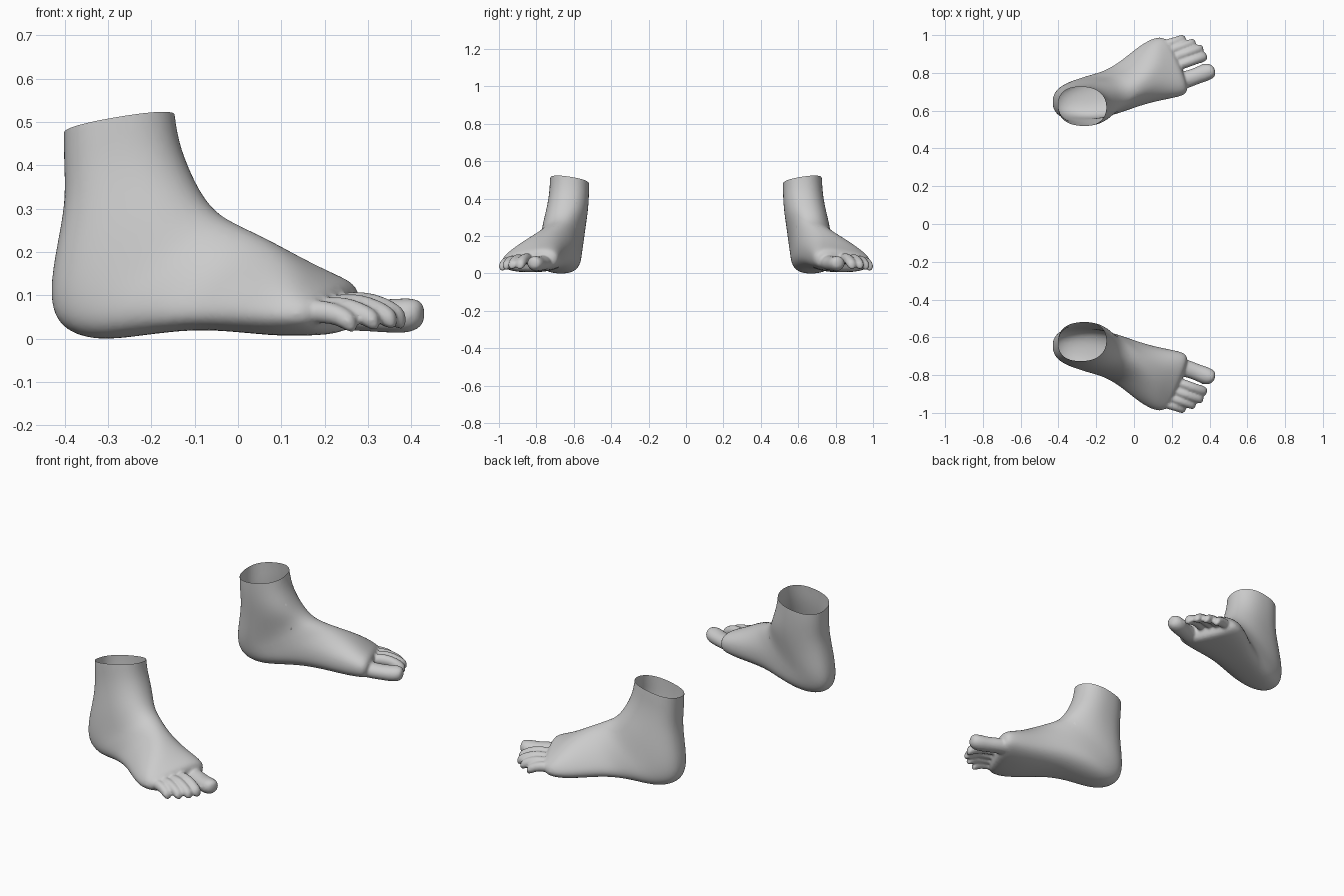
import bpy, bmesh, math
from mathutils import Vector, Matrix

if "Cube" in bpy.data.objects:
    bpy.data.objects.remove(bpy.data.objects["Cube"])

skin = bpy.data.materials.new("plain grey")
skin.diffuse_color = (0.6, 0.6, 0.6, 1)
skin.use_nodes = True
skin.node_tree.nodes["Principled BSDF"].inputs["Base Color"].default_value = skin.diffuse_color

# Foot sections fanning from the ankle rim to the toe line:
# front x, z / back x, z / inner and outer y at front / inner and outer y at back
SECTIONS = [
    (-.150, .60, -.400, .55, .515, .720, .530, .730),
    (-.145, .53, -.402, .48, .513, .727, .525, .730),
    (-.135, .46, -.400, .40, .513, .735, .525, .730),
    (-.110, .395, -.397, .32, .515, .750, .530, .740),
    (-.085, .345, -.417, .22, .525, .775, .540, .745),
    (-.060, .31, -.436, .11, .550, .790, .540, .750),
    (-.030, .285, -.418, .03, .570, .800, .545, .760),
    (.000, .27, -.330, -.003, .590, .810, .540, .790),
    (.040, .25, -.220, .012, .620, .830, .545, .815),
    (.080, .23, -.100, .027, .645, .860, .582, .885),
    (.120, .207, .000, .020, .660, .900, .620, .960),
    (.165, .178, .100, .010, .670, .945, .650, 1.005),
    (.210, .147, .180, .012, .675, .975, .675, 1.008),
    (.255, .122, .245, .018, .700, .975, .705, .985),
]
SKEW = {9: .05, 10: .12, 11: .22, 12: .35, 13: .42}
N = 28


def power(v, e):
    return math.copysign(abs(v) ** e, v)


def loft(bm, rings):
    """Skin a list of closed rings and cap both ends."""
    loops = [[bm.verts.new(p) for p in ring] for ring in rings]
    for a, b in zip(loops, loops[1:]):
        for i in range(len(a)):
            j = (i + 1) % len(a)
            bm.faces.new((a[i], a[j], b[j], b[i]))
    bm.faces.new(loops[0][::-1])
    bm.faces.new(loops[-1])


def foot_ring(index, s):
    fx, fz, bx, bz, fi, fo, bi, bo = s
    skew = SKEW.get(index, 0)
    ring = []
    for k in range(N):
        a = 2 * math.pi * k / N
        e = .9 if math.cos(a) > 0 else .82
        t = (1 - power(math.cos(a), e)) / 2
        inner, outer = fi + (bi - fi) * t, fo + (bo - fo) * t
        off = (outer - inner) / 2 * power(math.sin(a), e)
        # the toe line slants back and drops towards the little toe
        x = fx + (bx - fx) * t - skew * off
        z = (fz + (bz - fz) * t) * (1 - 3.2 * skew * off * (1 - t))
        ring.append((x, (inner + outer) / 2 + off, z))
    return ring


def toe(bm, stations):
    """Tube through stations of x, y, z, half width, half height."""
    d = Vector(stations[-1][:2]) - Vector(stations[0][:2])
    d.normalize()
    rings = []
    for x, y, z, w, h in stations:
        rings.append([(x - d.y * w * math.cos(a), y + d.x * w * math.cos(a), z + h * math.sin(a))
                      for a in (2 * math.pi * k / 12 for k in range(12))])
    loft(bm, rings)


bm = bmesh.new()
loft(bm, [foot_ring(i, s) for i, s in enumerate(SECTIONS)])

# Big toe
toe(bm, [(.20, .745, .066, .050, .042), (.29, .768, .062, .047, .041),
         (.34, .788, .057, .045, .039), (.385, .805, .058, .049, .043),
         (.415, .813, .061, .040, .038), (.431, .816, .063, .020, .022)])

# Small toes: base x, y / tip x, y / radius / height factor
for x0, y0, x1, y1, r, hf in [(.22, .835, .388, .893, .028, 1.0),
                              (.20, .878, .368, .935, .026, .97),
                              (.17, .912, .328, .965, .025, .90),
                              (.14, .942, .275, .985, .025, .80)]:
    toe(bm, [(x0 + (x1 - x0) * f, y0 + (y1 - y0) * f, z * hf, r * w, r * w * 1.1)
             for f, z, w in [(0, .082, 1), (.45, .086, 1), (.7, .074, .95),
                             (.87, .058, 1), (.97, .050, .8), (1, .047, .4)]])

bmesh.ops.recalc_face_normals(bm, faces=bm.faces[:])
base = bpy.data.meshes.new("foot_base")
bm.to_mesh(base)
bm.free()
blank = bpy.data.objects.new("foot_base", base)
bpy.context.collection.objects.link(blank)

# Fuse toes and foot into one soft skin
m = blank.modifiers.new("round", 'SUBSURF')
m.levels = 2
m = blank.modifiers.new("fuse", 'REMESH')
m.mode = 'VOXEL'
m.voxel_size = .007
m = blank.modifiers.new("soften", 'SMOOTH')
m.factor = .5
m.iterations = 4
m = blank.modifiers.new("thin", 'DECIMATE')
m.ratio = .3
deps = bpy.context.evaluated_depsgraph_get()
fused = bpy.data.meshes.new_from_object(blank.evaluated_get(deps))
bpy.data.objects.remove(blank)

# Open the ankle along a tilted rim, then settle the foot on the ground
bm = bmesh.new()
bm.from_mesh(fused)
bmesh.ops.bisect_plane(bm, geom=bm.verts[:] + bm.edges[:] + bm.faces[:],
                       plane_co=(-.25, .73, .522), plane_no=(-.17, -.16, 1),
                       clear_outer=True)
low = min(v.co.z for v in bm.verts)
far = max(v.co.y for v in bm.verts)
mid = (min(v.co.x for v in bm.verts) + max(v.co.x for v in bm.verts)) / 2
bmesh.ops.translate(bm, verts=bm.verts[:], vec=(-mid, 1 - far, -low))
bm.to_mesh(fused)
bm.free()

# Mirrored pair
for name, side in (("left_foot", 1), ("right_foot", -1)):
    mesh = fused.copy()
    if side < 0:
        mesh.transform(Matrix.Diagonal((1, -1, 1, 1)))
        mesh.flip_normals()
    mesh.materials.clear()
    mesh.materials.append(skin)
    mesh.shade_smooth()
    bpy.context.collection.objects.link(bpy.data.objects.new(name, mesh))
